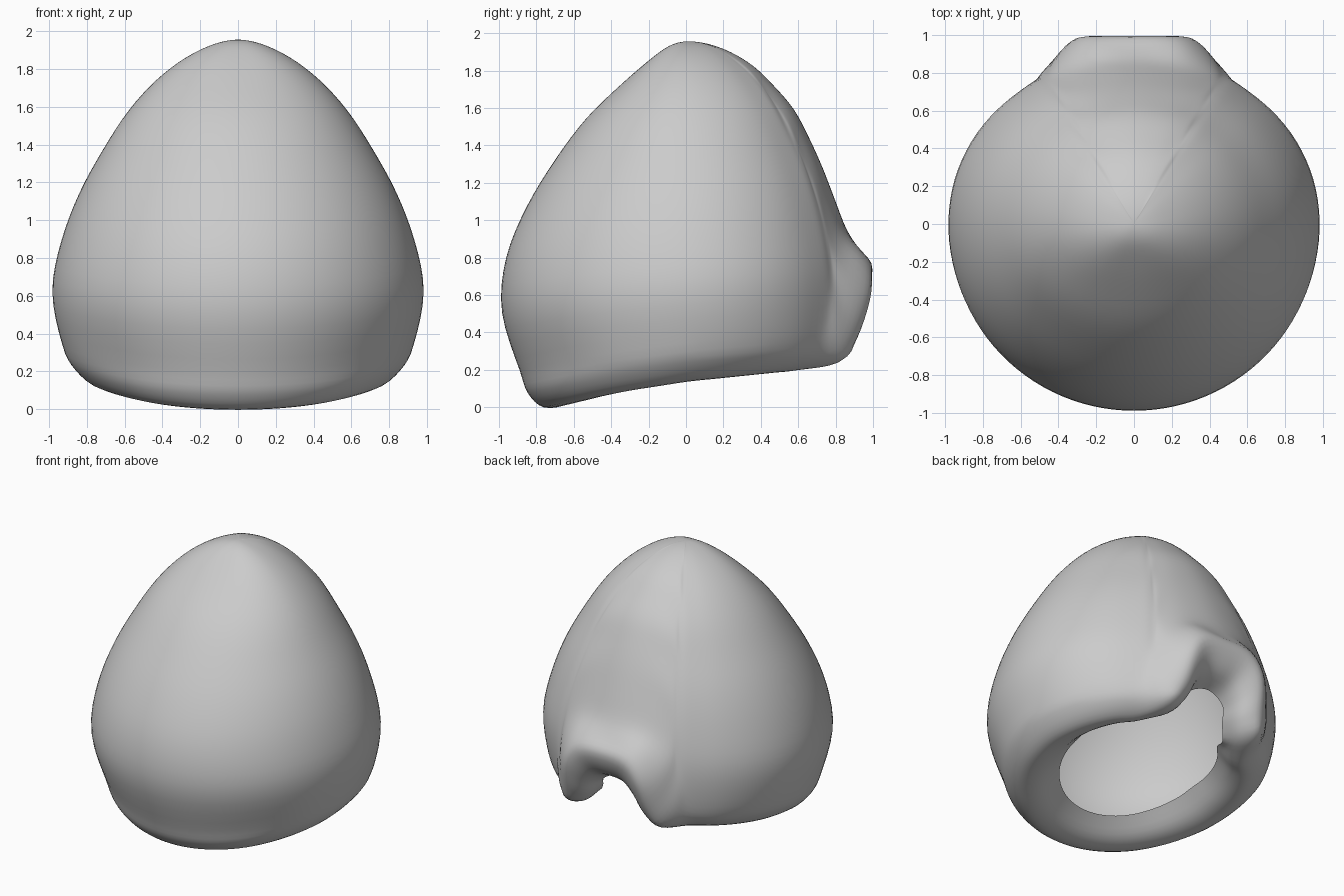
import bpy, bmesh
from math import sin, cos, pi, radians, atan2
from mathutils import Vector as V

if "Cube" in bpy.data.objects:
    bpy.data.objects.remove(bpy.data.objects["Cube"])


def lerp(table, k):
    """Piecewise linear lookup in (key, value) pairs with rising keys."""
    for (a, p), (b, q) in zip(table, table[1:]):
        if k <= b:
            return p + (q - p) * max(0, (k - a) / (b - a))
    return table[-1][1]


def spline(pts, n, closed=False):
    """Smooth curve through the points, n steps per span."""
    m = len(pts)
    if closed:
        get = lambda i: pts[i % m]
    else:
        ext = [2 * pts[0] - pts[1]] + list(pts) + [2 * pts[-1] - pts[-2]]
        get = lambda i: ext[i + 1]
    out = []
    for i in range(m if closed else m - 1):
        a, b, c, d = (get(i + j) for j in (-1, 0, 1, 2))
        for s in range(n):
            t = s / n
            out.append(0.5 * (2 * b + (c - a) * t + (2 * a - 5 * b + 4 * c - d) * t * t
                              + (3 * b - a - 3 * c + d) * t ** 3))
    if not closed:
        out.append(pts[-1].copy())
    return out


# Dome radius against height, towards front, side and back
TOP = 1.96
FRONT = [(0.03, .80), (.13, .85), (.2, .89), (.4, .97), (.57, 1), (.8, .965), (1, .89), (1.2, .79),
         (1.52, .56), (1.68, .40), (1.88, .17), (1.94, .08), (TOP, 0)]
SIDE = [(.2, .85), (.3, .92), (.5, .98), (.65, .99), (.8, .965), (1, .905), (1.24, .8), (1.56, .6),
        (1.78, .4), (1.9, .22), (1.94, .11), (TOP, 0)]
BACK = [(.3, .87), (.5, .9), (.7, .89), (.85, .87), (1, .83), (1.2, .77), (1.57, .6), (1.8, .4),
        (1.89, .26), (1.94, .15), (TOP, 0)]
# Height of the tilted bottom rim against y
RIM = [(-.76, 0), (-.4, .08), (0, .14), (.6, .2), (.85, .25)]


def dome(az, z):
    w = sin(az) ** 2
    r = lerp(SIDE, z) * (1 - w) + lerp(FRONT if az < 0 else BACK, z) * w
    return V((r * cos(az), r * sin(az), z))


def column(low):
    """Dome from apex down to the first low point, then the rim points."""
    d = low[0]
    az = atan2(d.y, d.x)
    rows = [dome(az, d.z + (TOP - d.z) * cos(i / 9 * pi / 2)) for i in range(9)]
    return rows + low


def rim_column(az):
    """Ordinary rim: curls under and in to the bottom opening."""
    b = lerp(RIM, .76 * sin(az))
    hole = .50 + .09 * max(0, sin(az))
    front = max(0, -sin(az)) * .02
    ring = lambda r, z: V((r * cos(az), r * sin(az), b + z))
    return column([dome(az, b + .2), ring(.865 - front, .075), ring(.76, 0),
                   ring((hole + .76) / 2, .02), ring(hole, .13)])


# Raised rim forming the flared archway at the back (half)
ARCH = [
    [(.50, .79, .50), (.45, .83, .33), (.38, .83, .25), (.31, .73, .23), (.27, .60, .28)],
    [(.47, .80, .65), (.41, .89, .45), (.32, .92, .37), (.23, .83, .33), (.20, .68, .36)],
    [(.42, .81, .80), (.37, .93, .65), (.29, .99, .58), (.20, .90, .46), (.16, .74, .43)],
    [(.25, .84, .92), (.24, .94, .82), (.19, 1.0, .72), (.12, .92, .56), (.09, .76, .48)],
    [(0, .86, .95), (0, .93, .84), (0, 1.0, .75), (0, .93, .58), (0, .77, .50)],
]

half = [rim_column(radians(-90 + i * 143 / 11)) for i in range(12)]
half += [column([V(p) for p in low]) for low in ARCH]
mirror = [[V((-p.x, p.y, p.z)) for p in c] for c in half[-2:0:-1]]
columns = [spline(c, 4) for c in half + mirror]
rows = [spline(list(r), 4, True) for r in zip(*columns)]

# Hollow dome shell with archway
bm = bmesh.new()
grid = [[bm.verts.new(p) for p in r] for r in rows]
n = len(grid[0])
for a, b in zip(grid, grid[1:]):
    for j in range(n):
        k = (j + 1) % n
        bm.faces.new((a[j], b[j], b[k], a[k]))
bmesh.ops.remove_doubles(bm, verts=bm.verts, dist=1e-4)
for _ in range(3):
    bmesh.ops.smooth_vert(bm, verts=[v for v in bm.verts if v.co.z > .3 and not v.is_boundary],
                          factor=.5, use_axis_x=True, use_axis_y=True, use_axis_z=True)
bmesh.ops.recalc_face_normals(bm, faces=bm.faces)
if max(bm.faces, key=lambda f: f.calc_center_median().z).normal.z < 0:
    bmesh.ops.reverse_faces(bm, faces=bm.faces)
mesh = bpy.data.meshes.new("dome_shell")
bm.to_mesh(mesh)
bm.free()
mesh.shade_smooth()
bpy.context.collection.objects.link(bpy.data.objects.new("dome_shell", mesh))
